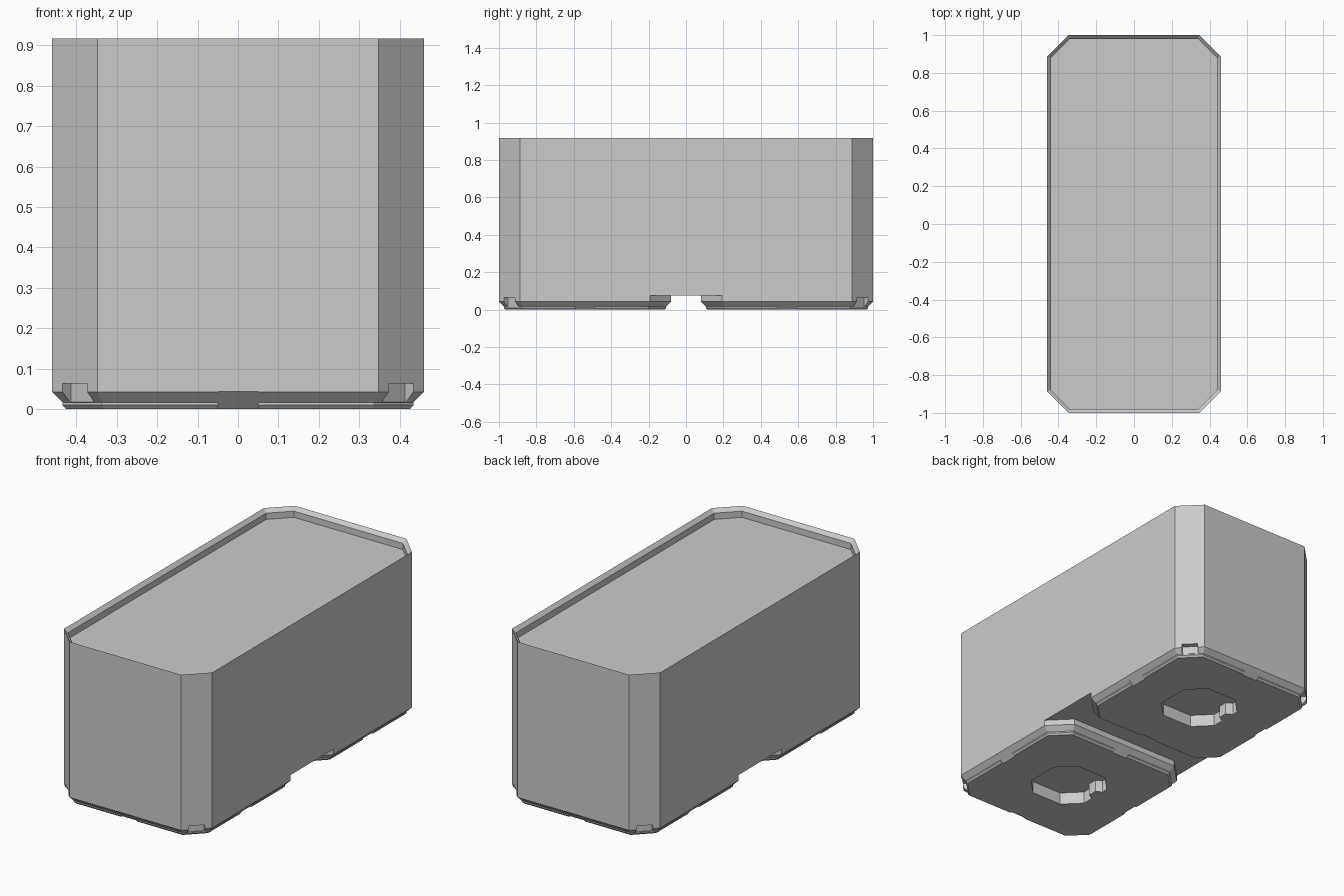
import bpy, bmesh
from math import pi, sqrt
from mathutils import Matrix, Vector

cube = bpy.data.objects.get("Cube")
if cube:
    bpy.data.objects.remove(cube, do_unlink=True)

grey = bpy.data.materials.new("plain grey")
grey.use_nodes = True
grey.diffuse_color = (0.6, 0.6, 0.6, 1)
grey.node_tree.nodes["Principled BSDF"].inputs["Base Color"].default_value = (0.6, 0.6, 0.6, 1)

HALF = 0.46      # half width of one cell
FOOT_Y = 0.54    # centre of each foot
CUT = 0.113      # corner cut of the outer octagon
GAP_TOP = 0.075  # height where feet meet the body


def octagon(hx, hy, c):
    """Counter-clockwise rectangle with cut corners."""
    return [(hx, c - hy), (hx, hy - c), (hx - c, hy), (c - hx, hy),
            (-hx, hy - c), (-hx, c - hy), (c - hx, -hy), (hx - c, -hy)]


def finish(name, bm):
    bmesh.ops.recalc_face_normals(bm, faces=bm.faces)
    mesh = bpy.data.meshes.new(name)
    bm.to_mesh(mesh)
    bm.free()
    mesh.materials.append(grey)
    obj = bpy.data.objects.new(name, mesh)
    bpy.context.collection.objects.link(obj)
    return obj


def loft(name, outlines, centre_y=0):
    """Skin a stack of (outline, height) rings and cap both ends."""
    bm = bmesh.new()
    rings = [[bm.verts.new((x, y + centre_y, z)) for x, y in pts] for pts, z in outlines]
    for low, high in zip(rings, rings[1:]):
        n = len(low)
        for i in range(n):
            j = (i + 1) % n
            bm.faces.new((low[i], low[j], high[j], high[i]))
    bm.faces.new(rings[0][::-1])
    bm.faces.new(rings[-1])
    return finish(name, bm)


def inset_rings(hx, hy, profile):
    """Octagon rings from (inset, height) pairs, keeping side walls parallel."""
    return [(octagon(hx - d, hy - d, CUT - d * (2 - sqrt(2))), z) for d, z in profile]


def box(name, centre, size, rotation):
    bm = bmesh.new()
    bmesh.ops.create_cube(bm, size=1, matrix=Matrix.Translation(centre) @ rotation
                          @ Matrix.Diagonal((*size, 1)))
    return finish(name, bm)


def carve(target, cutter):
    """Subtract the cutter, then discard it."""
    cutter.hide_render = True
    mod = target.modifiers.new("carve", "BOOLEAN")
    mod.operation = "DIFFERENCE"
    mod.solver = "EXACT"
    mod.object = cutter
    bpy.context.view_layer.objects.active = target
    bpy.ops.object.modifier_apply(modifier=mod.name)
    bpy.data.objects.remove(cutter, do_unlink=True)


# Body with a shallow stacking rim around the top
loft("body", inset_rings(HALF, 1.0, [(0, GAP_TOP), (0, 0.917), (0.02, 0.897), (0.02, 0.862)]))

# Two stepped feet
foot_profile = [(0.035, 0), (0.026, 0.01), (0.026, 0.017), (0, 0.043), (0, GAP_TOP)]
for name, side in (("front_foot", -1), ("back_foot", 1)):
    cy = side * FOOT_Y
    foot = loft(name, inset_rings(HALF, HALF, foot_profile), cy)

    # Octagonal socket with a small key on one wall
    socket = octagon(0.184, 0.184, 0.09)
    socket[5:5] = [(-0.184, 0.06), (-0.15, 0.04), (-0.15, -0.01), (-0.184, -0.03)]
    carve(foot, loft("socket_cutter", [(socket, -0.05), (socket, 0.068)], cy))

    # Plain chamfer at the middle of each side
    for k in range(4):
        turn = Matrix.Rotation(k * pi / 2, 4, "Z")
        middle = turn @ Vector((HALF - 0.0215 + 0.035, 0, 0.0215 - 0.035))
        carve(foot, box("chamfer_cutter", middle + Vector((0, cy, 0)), (0.1, 0.1, 0.1),
                        turn @ Matrix.Rotation(pi / 4, 4, "Y")))

    # Pry notches in the outer corners
    for x in (-1, 1):
        centre = Vector((x * 0.4035, side * 0.9435, 0.041))
        carve(foot, box("notch_cutter", centre, (0.085, 0.06, 0.046),
                        Matrix.Rotation(-x * side * pi / 4, 4, "Z")))
